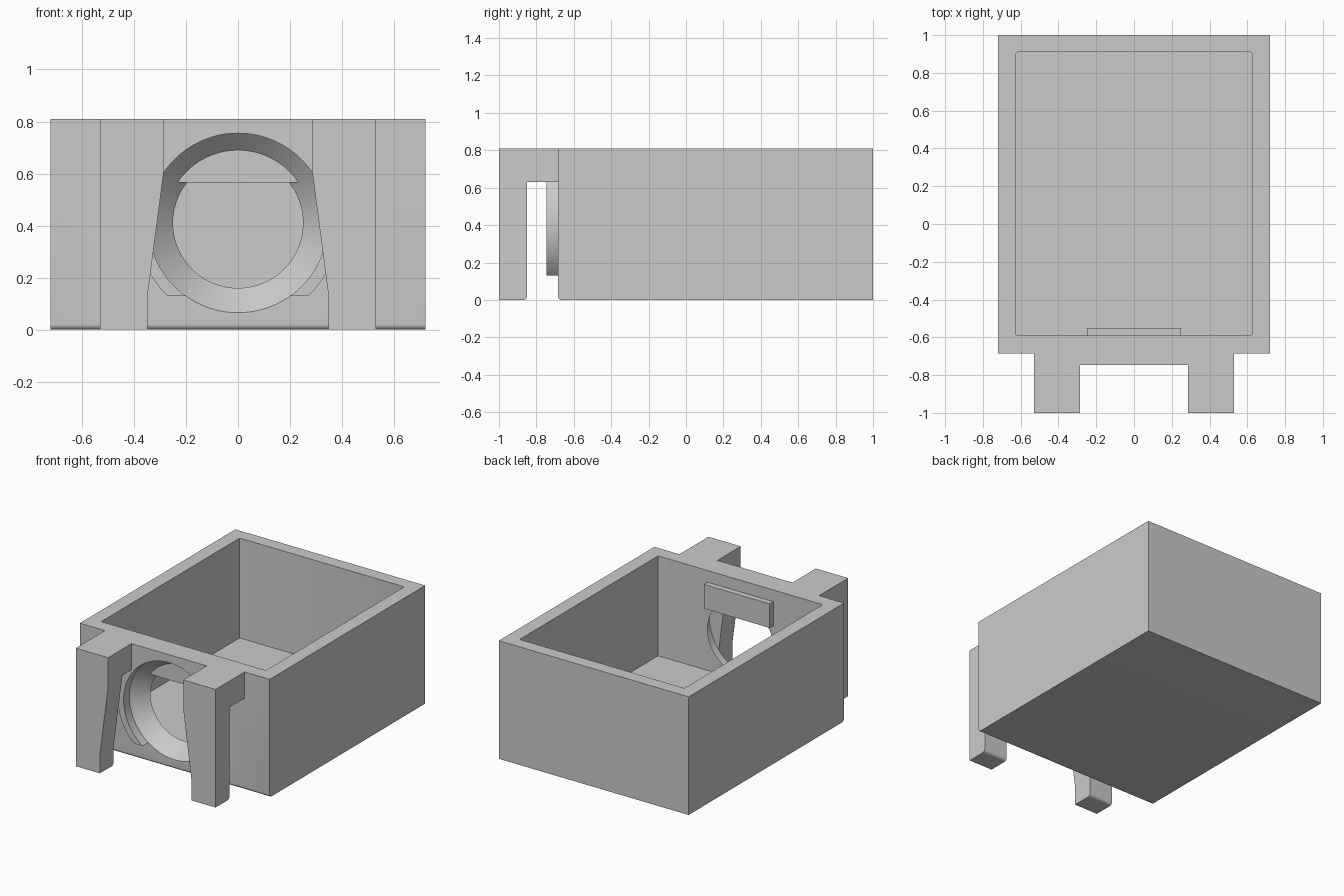
import bpy
import bmesh
from math import cos, sin, pi, radians
from mathutils import Vector

if "Cube" in bpy.data.objects:
    bpy.data.objects.remove(bpy.data.objects["Cube"], do_unlink=True)

grey = bpy.data.materials.new("plain grey")
grey.use_nodes = True
grey.diffuse_color = (0.6, 0.6, 0.6, 1)
grey.node_tree.nodes["Principled BSDF"].inputs["Base Color"].default_value = (0.6, 0.6, 0.6, 1)

HOLE_Z = 0.41
SIDES = 96


def prism(name, profile, place, start, end):
    """Extrude a 2D profile; place(a, b, depth) maps it into space."""
    bm = bmesh.new()
    low = [bm.verts.new(place(a, b, start)) for a, b in profile]
    high = [bm.verts.new(place(a, b, end)) for a, b in profile]
    bm.faces.new(low)
    bm.faces.new(high)
    n = len(profile)
    for i in range(n):
        j = (i + 1) % n
        bm.faces.new((low[i], low[j], high[j], high[i]))
    bmesh.ops.recalc_face_normals(bm, faces=bm.faces)
    mesh = bpy.data.meshes.new(name)
    bm.to_mesh(mesh)
    bm.free()
    mesh.materials.append(grey)
    ob = bpy.data.objects.new(name, mesh)
    bpy.context.collection.objects.link(ob)
    return ob


def along_x(a, b, d):
    return Vector((d, a, b))


def along_y(a, b, d):
    return Vector((a, d, b))


def box(name, x0, x1, y0, y1, z0, z1):
    return prism(name, [(y0, z0), (y1, z0), (y1, z1), (y0, z1)], along_x, x0, x1)


def arc(cy, cz, r, a0, a1, steps=6):
    angles = [radians(a0 + (a1 - a0) * i / steps) for i in range(steps + 1)]
    return [(cy + r * cos(a), cz + r * sin(a)) for a in angles]


def funnel(name, rings):
    """Closed turned solid about the hole axis from (y, radius) rings."""
    bm = bmesh.new()
    loops = []
    for y, r in rings:
        loops.append([bm.verts.new((r * cos(2 * pi * i / SIDES), y,
                                    HOLE_Z + r * sin(2 * pi * i / SIDES)))
                      for i in range(SIDES)])
    for p, q in zip(loops, loops[1:]):
        for i in range(SIDES):
            j = (i + 1) % SIDES
            bm.faces.new((p[i], p[j], q[j], q[i]))
    bm.faces.new(loops[0])
    bm.faces.new(loops[-1])
    bmesh.ops.recalc_face_normals(bm, faces=bm.faces)
    mesh = bpy.data.meshes.new(name)
    bm.to_mesh(mesh)
    bm.free()
    mesh.materials.append(grey)
    ob = bpy.data.objects.new(name, mesh)
    bpy.context.collection.objects.link(ob)
    return ob


def activate(ob):
    bpy.ops.object.select_all(action="DESELECT")
    ob.select_set(True)
    bpy.context.view_layer.objects.active = ob


def combine(ob, other, operation):
    other.hide_render = True
    mod = ob.modifiers.new(operation.lower(), "BOOLEAN")
    mod.operation = operation
    mod.solver = "EXACT"
    mod.object = other
    activate(ob)
    bpy.ops.object.modifier_apply(modifier=mod.name)
    bpy.data.objects.remove(other, do_unlink=True)


# Open box with a rounded lower front edge
shell = prism("box_shell",
              arc(-0.665, 0.02, 0.02, 180, 270) + [(1, 0), (1, 0.81), (-0.685, 0.81)],
              along_x, -0.72, 0.72)
cavity = prism("cavity_cutter",
               arc(0.615, 0.90, 0.01, 0, 90, 3) + arc(-0.615, 0.90, 0.01, 90, 180, 3)
               + arc(-0.615, -0.58, 0.01, 180, 270, 3) + arc(0.615, -0.58, 0.01, 270, 360, 3),
               lambda a, b, d: Vector((a, b, d)), 0.125, 1.0)
combine(shell, cavity, "DIFFERENCE")

# Raised collar: round rim, flat at the bottom, squared off at the top
collar = funnel("front_collar", [(-0.747, 0.39), (-0.66, 0.39)])
combine(collar, box("flat_cutter", -0.5, 0.5, -0.9, -0.5, -0.1, 0.13), "DIFFERENCE")
combine(collar, box("collar_top", -0.30, 0.30, -0.747, -0.66, 0.55, 0.81), "UNION")
combine(shell, collar, "UNION")

# Funnel-shaped opening through the front wall
opening = funnel("opening_cutter", [(-0.9, 0.345), (-0.685, 0.345), (-0.59, 0.25), (-0.5, 0.25)])
combine(shell, opening, "DIFFERENCE")

# Stop plate hanging across the top of the opening
combine(shell, box("stop_plate", -0.25, 0.25, -0.62, -0.55, 0.565, 0.73), "UNION")

# Hooked legs in front, tapered on the inner side
hook = ([(-1, 0)] + arc(-0.87, 0.02, 0.02, 270, 360)
        + [(-0.85, 0.63), (-0.66, 0.63), (-0.66, 0.81), (-1, 0.81)])
for side, name in ((1, "left_hook_leg"), (-1, "right_hook_leg")):
    leg = prism(name, hook, along_x, side * 0.285, side * 0.53)
    taper = prism("taper_cutter",
                  [(side * x, z) for x, z in ((0.2, -0.1), (0.348, -0.1), (0.348, 0.13),
                                              (0.285, 0.61), (0.2, 0.61))],
                  along_y, -1.1, -0.8)
    combine(leg, taper, "DIFFERENCE")
    combine(shell, leg, "UNION")

activate(shell)
bpy.ops.object.shade_smooth_by_angle(angle=radians(30))
